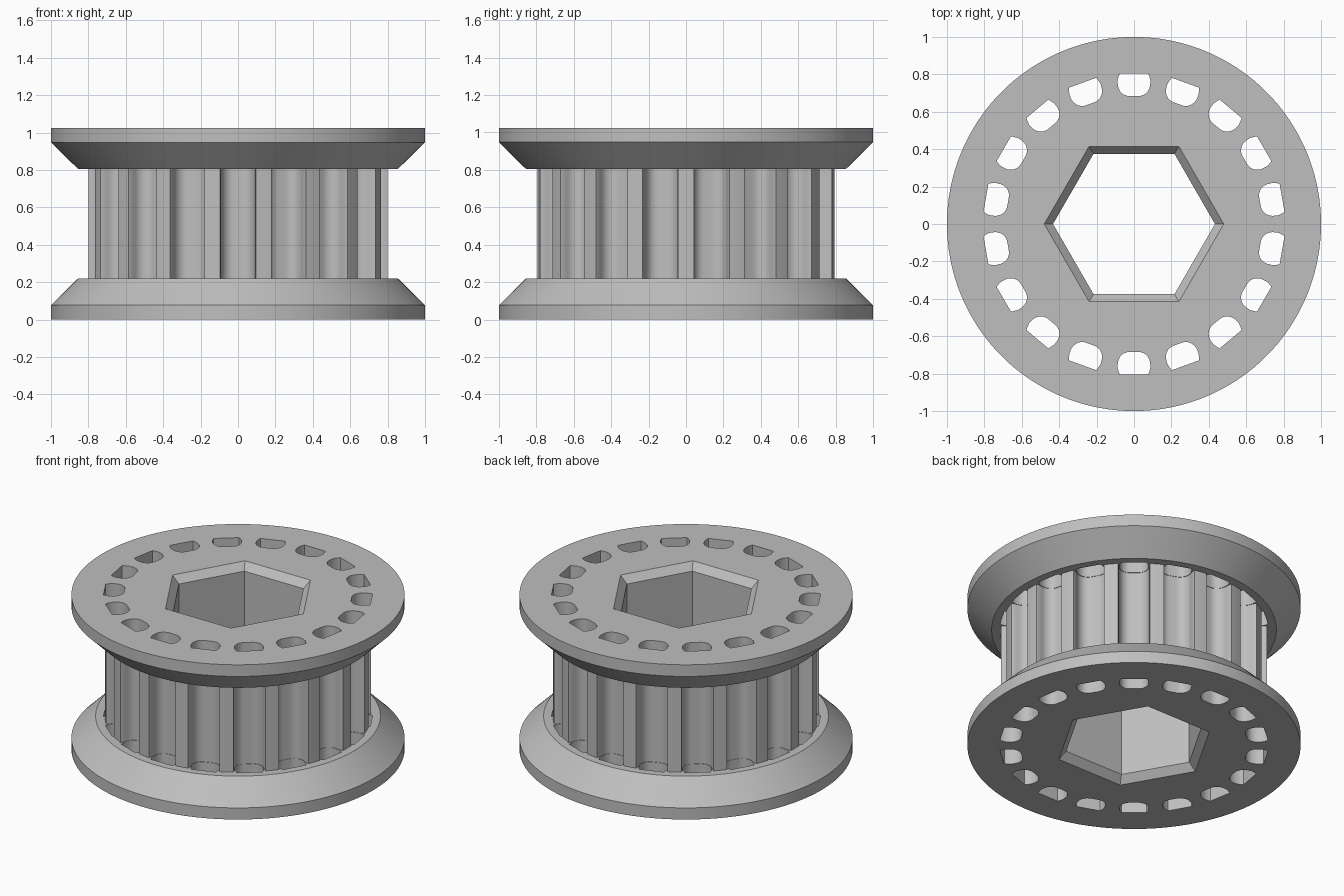
import bpy, bmesh, math
from mathutils import Matrix

cube = bpy.data.objects.get("Cube")
if cube:
    bpy.data.objects.remove(cube, do_unlink=True)

HEIGHT = 1.025
RIM, SHOULDER = 0.077, 0.22      # heights of the flange rim and of its cone
TEETH = 18

grey = bpy.data.materials.new("light grey")
grey.use_nodes = True
COLOUR = (0.52, 0.52, 0.52, 1)
grey.diffuse_color = COLOUR
grey.node_tree.nodes["Principled BSDF"].inputs["Base Color"].default_value = COLOUR


def finish(name, bm):
    bmesh.ops.recalc_face_normals(bm, faces=bm.faces)
    mesh = bpy.data.meshes.new(name)
    bm.to_mesh(mesh)
    bm.free()
    mesh.materials.append(grey)
    obj = bpy.data.objects.new(name, mesh)
    bpy.context.collection.objects.link(obj)
    return obj


def lathe(name, profile, sides):
    """Closed solid from (radius, z) rings with capped ends."""
    bm = bmesh.new()
    rings = []
    for r, z in profile:
        angles = [math.tau * i / sides for i in range(sides)]
        rings.append([bm.verts.new((r * math.cos(a), r * math.sin(a), z)) for a in angles])
    for low, high in zip(rings, rings[1:]):
        for i in range(sides):
            j = (i + 1) % sides
            bm.faces.new((low[i], low[j], high[j], high[i]))
    bm.faces.new(rings[0])
    bm.faces.new(rings[-1])
    return finish(name, bm)


def ring_of_prisms(name, half, z0, z1):
    """Mirror a half outline of (across, radial) points, extrude, repeat round the axis."""
    outline = half + [(-u, r) for u, r in reversed(half)]
    bm = bmesh.new()
    for k in range(TEETH):
        turn = Matrix.Rotation(math.tau * k / TEETH, 3, 'Z')
        low = [bm.verts.new(turn @ Matrix.Identity(3).col[0] * 0) for p in outline]
        for v, (u, r) in zip(low, outline):
            v.co = turn @ (u * Matrix.Identity(3).col[0] + r * Matrix.Identity(3).col[1])
            v.co.z = z0
        face = bm.faces.new(low)
        top = bmesh.ops.extrude_face_region(bm, geom=[face])["geom"]
        for v in top:
            if isinstance(v, bmesh.types.BMVert):
                v.co.z = z1
    return finish(name, bm)


def rounded_floor(width, shoulder, floor, steps=8):
    """Quarter ellipse from the groove wall to near the middle of its floor."""
    flat = 0.025
    return [(flat + (width - flat) * math.cos(a), shoulder - (shoulder - floor) * math.sin(a))
            for a in (math.pi / 2 * i / steps for i in range(steps + 1))]


# Spool with two flanges and a plain drum
half_spool = [(1, 0), (1, RIM), (0.855, SHOULDER), (0.8, SHOULDER)]
spool = lathe("toothed_pulley",
              half_spool + [(r, HEIGHT - z) for r, z in reversed(half_spool)], 180)

# Flared grooves between the teeth, only along the drum
grooves = ring_of_prisms("groove_cutter",
                         [(0.099, 0.83), (0.099, 0.8), (0.094, 0.785), (0.091, 0.77)]
                         + rounded_floor(0.09, 0.75, 0.681), SHOULDER, HEIGHT - SHOULDER)

# Holes through both flanges in line with the grooves
holes = ring_of_prisms("hole_cutter",
                       [(0.076, 0.804), (0.082, 0.79), (0.088, 0.767)]
                       + rounded_floor(0.087, 0.75, 0.684), -0.1, HEIGHT + 0.1)

# Hexagonal bore, chamfered at both ends
half_bore = [(0.53, -0.05), (0.433, 0.047)]
bore = lathe("bore_cutter",
             half_bore + [(r, HEIGHT - z) for r, z in reversed(half_bore)], 6)

bpy.context.view_layer.objects.active = spool
for cutter in (grooves, holes, bore):
    mod = spool.modifiers.new(cutter.name, 'BOOLEAN')
    mod.operation = 'DIFFERENCE'
    mod.solver = 'EXACT'
    mod.object = cutter
    bpy.ops.object.modifier_apply(modifier=mod.name)
    bpy.data.objects.remove(cutter, do_unlink=True)

bpy.ops.object.select_all(action='DESELECT')
spool.select_set(True)
bpy.ops.object.shade_smooth_by_angle(angle=math.radians(25))
